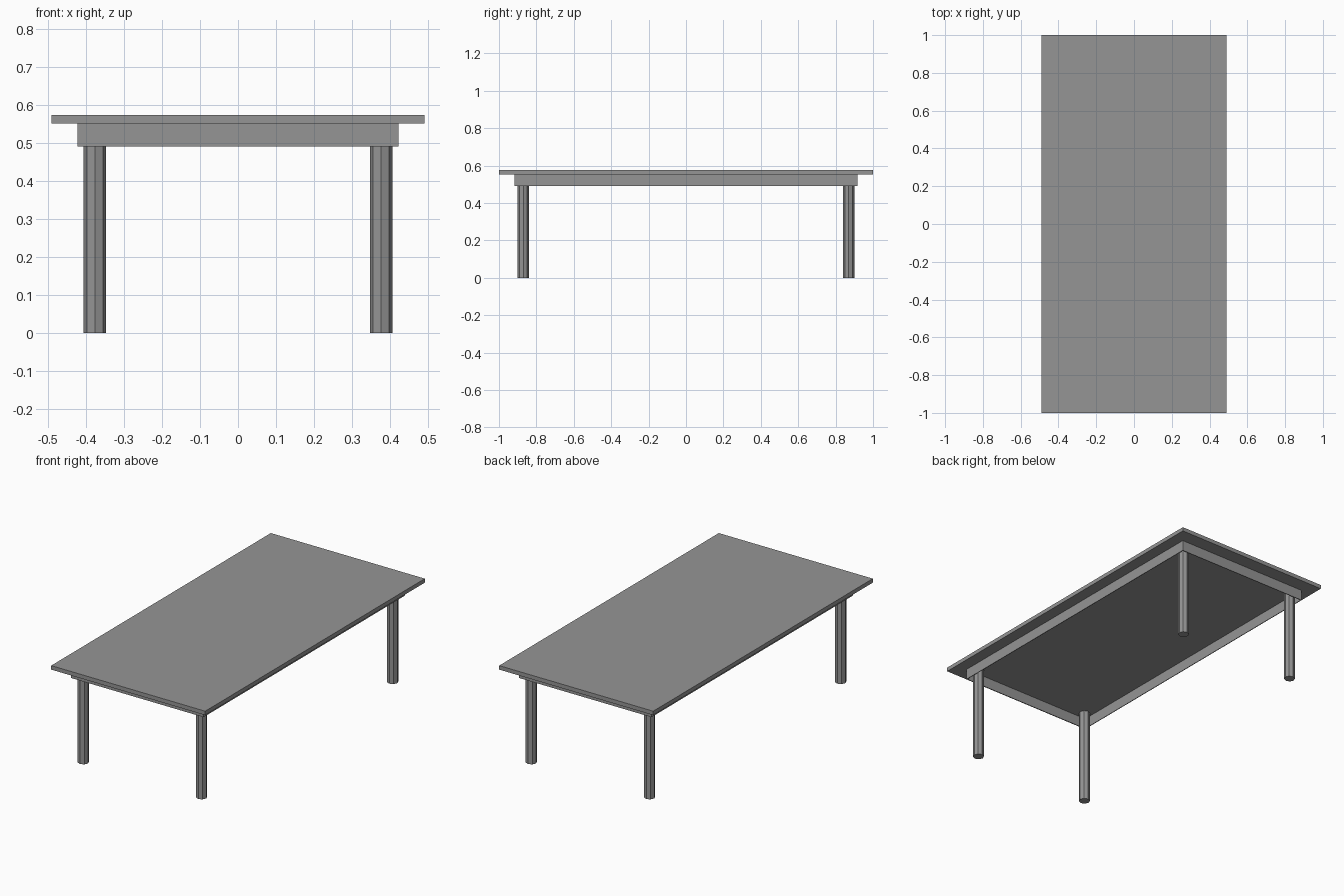
import bpy
import bmesh

if "Cube" in bpy.data.objects:
    bpy.data.objects.remove(bpy.data.objects["Cube"], do_unlink=True)

# Single flat grey finish
grey = bpy.data.materials.new("mid_grey")
grey.use_nodes = True
colour = (0.30, 0.30, 0.30, 1)
grey.diffuse_color = colour
grey.node_tree.nodes["Principled BSDF"].inputs["Base Color"].default_value = colour

TOP_Z, TOP_UNDER, APRON_UNDER = 0.575, 0.552, 0.491


def add_object(name, bm):
    mesh = bpy.data.meshes.new(name)
    bm.to_mesh(mesh)
    bm.free()
    mesh.materials.append(grey)
    obj = bpy.data.objects.new(name, mesh)
    bpy.context.collection.objects.link(obj)
    return obj


def box(name, half_x, half_y, z0, z1, x=0, y=0):
    bm = bmesh.new()
    bmesh.ops.create_cube(bm, size=1)
    bmesh.ops.scale(bm, vec=(2 * half_x, 2 * half_y, z1 - z0), verts=bm.verts)
    bmesh.ops.translate(bm, vec=(x, y, (z0 + z1) / 2), verts=bm.verts)
    return add_object(name, bm)


# Tabletop slab
box("tabletop", 0.491, 1.0, TOP_UNDER, TOP_Z)

# Thin apron boards forming an open frame below the top
AX, AY, T = 0.423, 0.918, 0.002
for side, s in (("left", 1), ("right", -1)):
    box(side + "_apron", T, AY, APRON_UNDER, TOP_UNDER, x=s * (AX - T))
for side, s in (("front", -1), ("back", 1)):
    box(side + "_apron", AX - 2 * T, T, APRON_UNDER, TOP_UNDER, y=s * (AY - T))

# Eight-sided legs, one near each corner
for end, sy in (("front", -1), ("back", 1)):
    for side, sx in (("left", 1), ("right", -1)):
        bm = bmesh.new()
        bmesh.ops.create_cone(bm, cap_ends=True, segments=8, radius1=0.03,
                              radius2=0.03, depth=TOP_UNDER)
        bmesh.ops.translate(bm, vec=(sx * 0.377, sy * 0.87, TOP_UNDER / 2),
                            verts=bm.verts)
        add_object(f"{end}_{side}_leg", bm)
